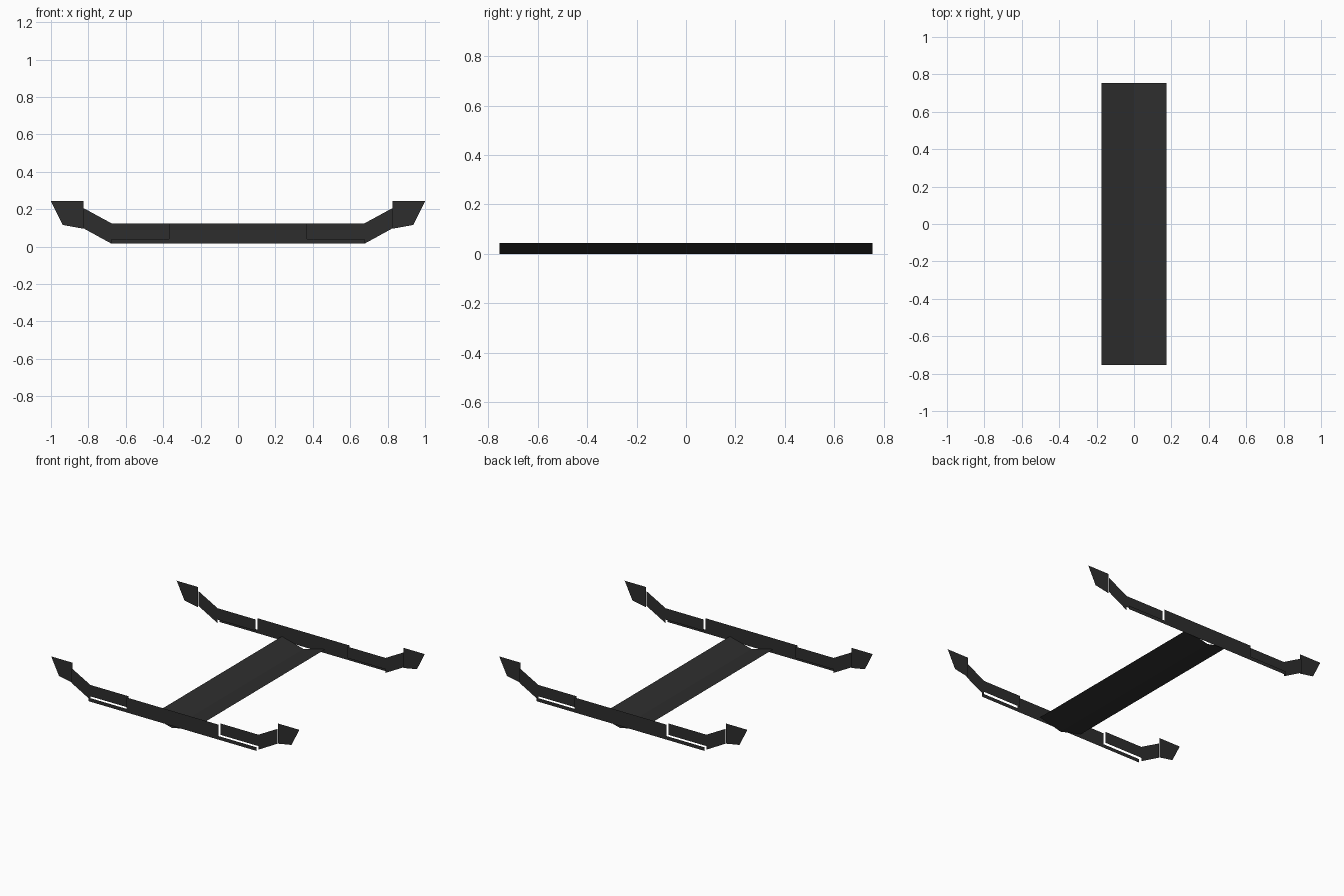
import bpy

if "Cube" in bpy.data.objects:
    bpy.data.objects.remove(bpy.data.objects["Cube"])

mat = bpy.data.materials.new("charcoal")
mat.diffuse_color = (0.027, 0.027, 0.027, 1)
mat.use_nodes = True
mat.node_tree.nodes["Principled BSDF"].inputs["Base Color"].default_value = mat.diffuse_color


def sheet(name, verts, faces):
    me = bpy.data.meshes.new(name)
    me.from_pydata(verts, [], faces)
    me.materials.append(mat)
    ob = bpy.data.objects.new(name, me)
    bpy.context.collection.objects.link(ob)
    return ob


def plate(name, profile, y):
    """Flat upright plate from an x-z outline, facing away from the middle."""
    pts = [(x, y, z) for x, z in profile]
    area = sum(a[0] * b[2] - b[0] * a[2] for a, b in zip(pts, pts[1:] + pts[:1]))
    # counter-clockwise in x-z faces -y
    if (area > 0) != (y < 0):
        pts.reverse()
    sheet(name, pts, [list(range(len(pts)))])


# Shallow V keel joining the two ends
E = 0.755
sheet("keel",
      [(x, y, z) for x, z in ((-0.175, 0.045), (0, 0), (0.175, 0.045)) for y in (-E, E)],
      [(0, 2, 3, 1), (2, 4, 5, 3)])

# Outlines of the end plates
centre = [(-0.677, 0.016), (0.677, 0.016), (0.677, 0.042), (0.37, 0.042),
          (0.37, 0.125), (-0.37, 0.125), (-0.37, 0.042), (-0.677, 0.042)]
arm = [(0.37, 0.042), (0.677, 0.042), (0.677, 0.016), (0.83, 0.1),
       (0.83, 0.208), (0.677, 0.125), (0.37, 0.125)]
tip = [(0.827, 0.096), (0.937, 0.116), (1.0, 0.243), (0.827, 0.243)]

for end, s in (("front", -1), ("back", 1)):
    plate(end + "_centre_plate", centre, s * E)
    for side, m in (("left", -1), ("right", 1)):
        plate(f"{end}_{side}_arm", [(m * x, z) for x, z in arm], s * 0.732)
        plate(f"{end}_{side}_tip", [(m * x, z) for x, z in tip], s * 0.722)
